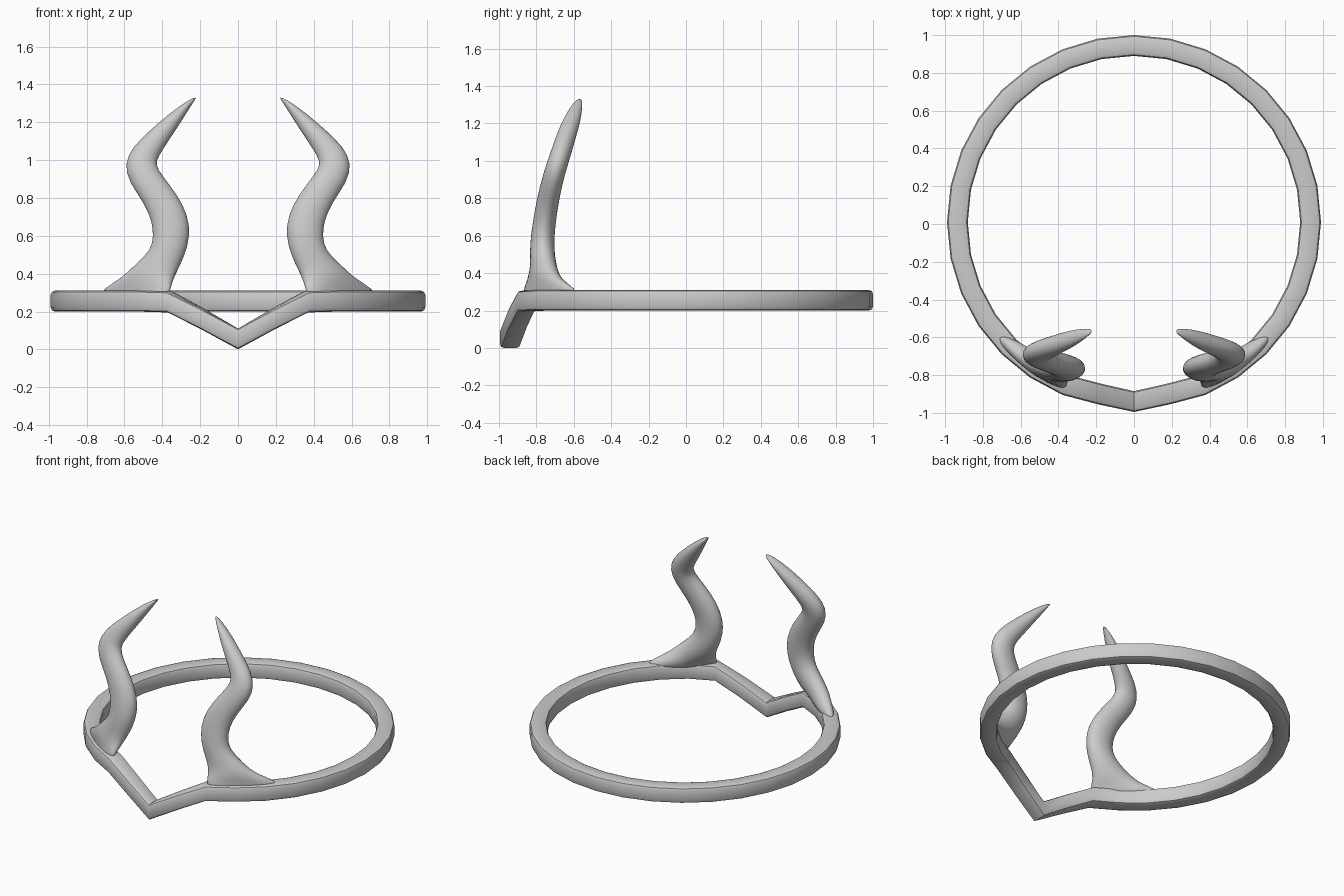
import bpy, bmesh, math
from mathutils import Vector

cube = bpy.data.objects.get("Cube")
if cube:
    bpy.data.objects.remove(cube, do_unlink=True)

metal = bpy.data.materials.new("grey_metal")
metal.use_nodes = True
grey = (0.6, 0.6, 0.6, 1)
metal.diffuse_color = grey
metal.node_tree.nodes["Principled BSDF"].inputs["Base Color"].default_value = grey


def loft(name, loops, closed, angle):
    """Skin a list of equal-sized point loops into one smooth object."""
    bm = bmesh.new()
    rings = [[bm.verts.new(p) for p in loop] for loop in loops]
    n = len(rings[0])
    pairs = list(zip(rings, rings[1:]))
    if closed:
        pairs.append((rings[-1], rings[0]))
    else:
        bm.faces.new(rings[0])
        bm.faces.new(rings[-1])
    for a, b in pairs:
        for i in range(n):
            j = (i + 1) % n
            bm.faces.new((a[i], a[j], b[j], b[i]))
    bmesh.ops.recalc_face_normals(bm, faces=bm.faces)
    mesh = bpy.data.meshes.new(name)
    bm.to_mesh(mesh)
    bm.free()
    mesh.materials.append(metal)
    obj = bpy.data.objects.new(name, mesh)
    bpy.context.collection.objects.link(obj)
    bpy.ops.object.select_all(action='DESELECT')
    obj.select_set(True)
    bpy.context.view_layer.objects.active = obj
    bpy.ops.object.shade_smooth_by_angle(angle=math.radians(angle))
    return obj


# Headband: rounded square section swept round a circle that dips to a point in front
HALF, ROUND, RADIUS, SHIFT = 0.055, 0.022, 0.935, 0.01
section = []
for sx, sz, start in ((1, 1, 0), (-1, 1, 90), (-1, -1, 180), (1, -1, 270)):
    for step in range(3):
        t = math.radians(start + 45 * step)
        section.append((sx * (HALF - ROUND) + ROUND * math.cos(t),
                        sz * (HALF - ROUND) + ROUND * math.sin(t)))

path = []
SEGMENTS = 32
for i in range(SEGMENTS):
    t = 2 * math.pi * i / SEGMENTS - math.pi / 2
    out = Vector((math.cos(t), math.sin(t), 0))
    centre = out * RADIUS + Vector((0, SHIFT, 0.255))
    if i == 0:
        centre = Vector((0, -0.94, 0.055))
    elif i in (1, SEGMENTS - 1):
        centre = Vector((centre.x, -0.9, 0.158))
    elif i in (2, SEGMENTS - 2):
        centre.z = 0.25
    path.append((centre, out))
loft("headband", [[c + out * u + Vector((0, 0, w)) for u, w in section]
                  for c, out in path], True, 35)

# Horn: each section is an ellipse between an inner and an outer point, with a half depth
HORN = [
    ((.37, -.875, .27), (.74, -.58, .27), .045),
    ((.355, -.865, .315), (.72, -.59, .318), .05),
    ((.35, -.84, .35), (.62, -.68, .37), .065),
    ((.33, -.80, .40), (.55, -.72, .44), .07),
    ((.28, -.78, .49), (.46, -.76, .525), .068),
    ((.25, -.768, .6), (.45, -.765, .6), .064),
    ((.262, -.755, .71), (.455, -.755, .67), .062),
    ((.32, -.74, .82), (.495, -.735, .77), .06),
    ((.40, -.715, .92), (.58, -.71, .885), .058),
    ((.435, -.69, .975), (.602, -.69, .98), .057),
    ((.42, -.67, 1.02), (.56, -.665, 1.07), .055),
    ((.36, -.64, 1.11), (.47, -.64, 1.155), .053),
    ((.295, -.607, 1.21), (.365, -.605, 1.245), .046),
    ((.24, -.578, 1.3), (.27, -.575, 1.312), .026),
    ((.22, -.565, 1.33), (.225, -.565, 1.332), .008),
]
SIDES = 16
centres = [(Vector(a) + Vector(b)) / 2 for a, b, _ in HORN]


def horn(name, side):
    loops = []
    for k, (a, b, depth) in enumerate(HORN):
        wide = (Vector(b) - Vector(a)) / 2
        along = centres[min(k + 1, len(HORN) - 1)] - centres[max(k - 1, 0)]
        if k < 2:
            along = Vector((0, 0, 1))
        deep = wide.cross(along).normalized() * depth
        loop = []
        for i in range(SIDES):
            t = 2 * math.pi * i / SIDES
            p = centres[k] + wide * math.cos(t) + deep * math.sin(t)
            loop.append((p.x * side, p.y, p.z))
        loops.append(loop)
    obj = loft(name, loops, False, 80)
    smooth = obj.modifiers.new("smooth", 'SUBSURF')
    smooth.levels = smooth.render_levels = 1
    # Smoothing comes before the sharp-edge step
    obj.modifiers.move(len(obj.modifiers) - 1, 0)


horn("left_horn", 1)
horn("right_horn", -1)
